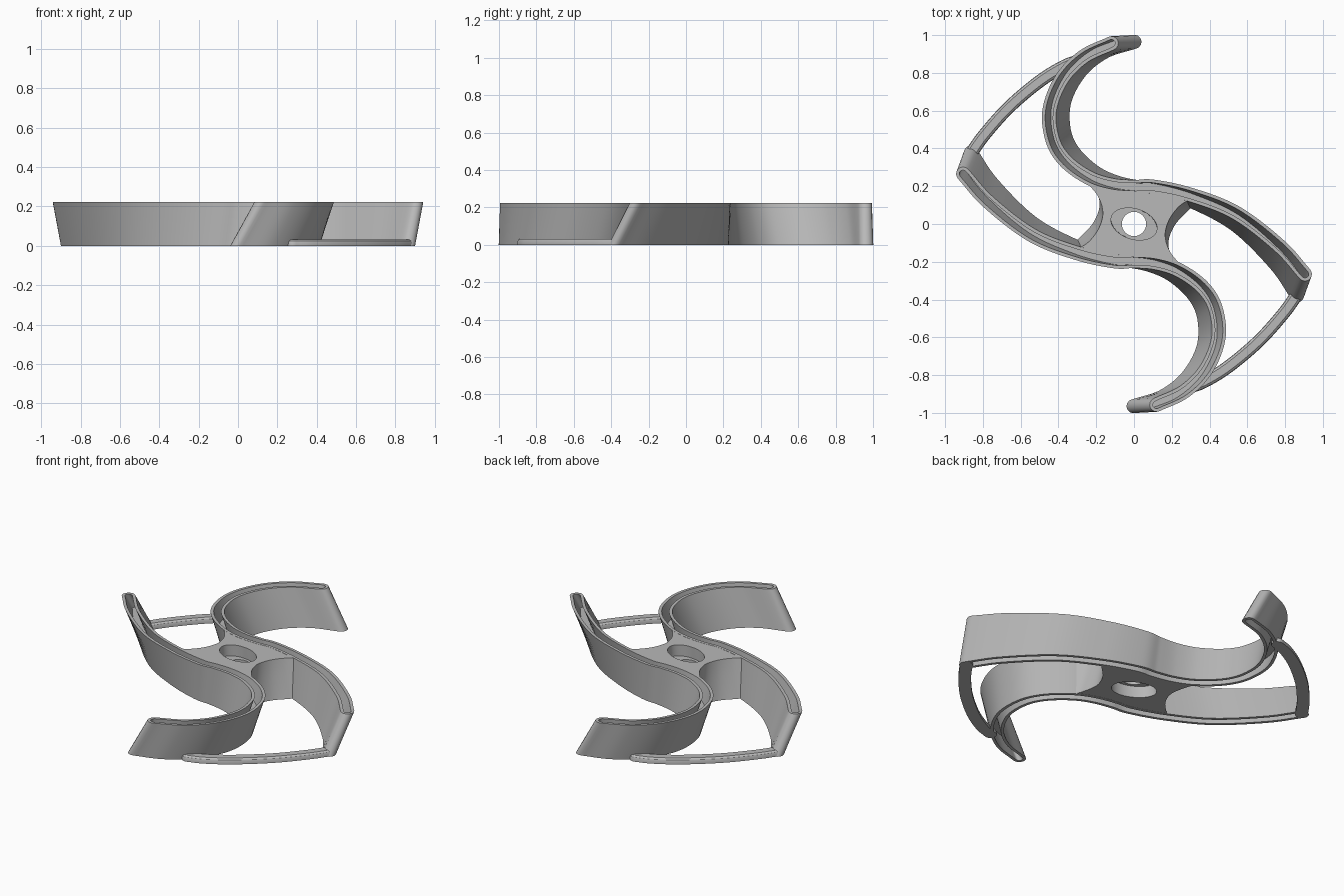
import bpy, bmesh, math
from mathutils import Vector, Matrix

if "Cube" in bpy.data.objects:
    bpy.data.objects.remove(bpy.data.objects["Cube"], do_unlink=True)

HEIGHT = 0.222
TWIST = math.radians(7.3)

grey = bpy.data.materials.new("plain grey")
grey.use_nodes = True
grey.diffuse_color = (0.48, 0.48, 0.48, 1)
grey.node_tree.nodes["Principled BSDF"].inputs["Base Color"].default_value = (0.48, 0.48, 0.48, 1)


def smooth_path(points, steps=10):
    """Catmull-Rom curve through the points."""
    p = [Vector(q) for q in points]
    p = [2 * p[0] - p[1]] + p + [2 * p[-1] - p[-2]]
    out = []
    for a, b, c, d in zip(p, p[1:], p[2:], p[3:]):
        for i in range(steps):
            t = i / steps
            out.append(0.5 * (2 * b + (c - a) * t + (2 * a - 5 * b + 4 * c - d) * t * t
                              + (3 * b - a - 3 * c + d) * t ** 3))
    return out + [p[-2]]


def side_normals(path):
    """Left-hand unit normals along an open path."""
    last = len(path) - 1
    result = []
    for i in range(len(path)):
        d = (path[min(i + 1, last)] - path[max(i - 1, 0)]).normalized()
        result.append(Vector((-d.y, d.x)))
    return result


def capsule(path, width, caps=8):
    """Outline of a ribbon with round ends; width is half the thickness."""
    nor = side_normals(path)
    loop = [p + n * width for p, n in zip(path, nor)]
    for k in range(1, caps):
        loop.append(path[-1] + Matrix.Rotation(-math.pi * k / caps, 2) @ nor[-1] * width)
    loop += [p - n * width for p, n in zip(reversed(path), reversed(nor))]
    for k in range(1, caps):
        loop.append(path[0] - Matrix.Rotation(-math.pi * k / caps, 2) @ nor[0] * width)
    return loop


def twisted(loop, z):
    """Place a top-level outline at height z, turned by the blade twist."""
    turn = Matrix.Rotation(TWIST * (z / HEIGHT - 1), 2)
    return [(turn @ p).to_3d() + Vector((0, 0, z)) for p in loop]


def loft(name, rings, closed=False, turn=0.0):
    bm = bmesh.new()
    rows = [[bm.verts.new(v) for v in ring] for ring in rings]
    pairs = list(zip(rows, rows[1:]))
    if closed:
        pairs.append((rows[-1], rows[0]))
    else:
        bm.faces.new(rows[0])
        bm.faces.new(rows[-1])
    for a, b in pairs:
        for i in range(len(a)):
            bm.faces.new((a[i - 1], a[i], b[i], b[i - 1]))
    bmesh.ops.recalc_face_normals(bm, faces=bm.faces)
    bmesh.ops.rotate(bm, verts=bm.verts, matrix=Matrix.Rotation(turn, 3, 'Z'))
    mesh = bpy.data.meshes.new(name)
    bm.to_mesh(mesh)
    bm.free()
    mesh.materials.append(grey)
    obj = bpy.data.objects.new(name, mesh)
    bpy.context.collection.objects.link(obj)
    bpy.ops.object.select_all(action='DESELECT')
    obj.select_set(True)
    bpy.context.view_layer.objects.active = obj
    bpy.ops.object.shade_smooth_by_angle(angle=math.radians(30))


# S-shaped double blade: centre line at the top edge, grooved above and below
blade = smooth_path([(-0.12, 0.957), (-0.27, 0.885), (-0.385, 0.765), (-0.448, 0.60),
                     (-0.43, 0.44), (-0.36, 0.33), (-0.24, 0.245), (-0.12, 0.206),
                     (0, 0.196), (0.1, 0.198), (0.3, 0.155), (0.54, 0.06),
                     (0.77, -0.115), (0.905, -0.265)])
WALL, GROOVE = 0.037, 0.02
WEB_LOW, WEB_HIGH = 0.09, 0.13
blade_profile = [(GROOVE, WEB_HIGH), (GROOVE, HEIGHT), (WALL, HEIGHT),
                 (WALL, 0), (GROOVE, 0), (GROOVE, WEB_LOW)]

# Low tie strip joining neighbouring blade tips
tie = smooth_path([(0.862, -0.375), (0.79, -0.475), (0.66, -0.62),
                   (0.50, -0.755), (0.37, -0.835), (0.28, -0.868)])
tie_profile = [(0.034, 0), (0.034, 0.015), (0.03, 0.025), (0.02, 0.032)]

for side, turn in (("right", 0), ("left", math.pi)):
    loft("blade_" + side, [twisted(capsule(blade, w), z) for w, z in blade_profile], turn=turn)
    loft("tie_strip_" + side,
         [[p.to_3d() + Vector((0, 0, z)) for p in capsule(tie, w)] for w, z in tie_profile],
         turn=turn)


# Hub between the blades, with hollow flanks that flare towards the bottom
def hub_outline(flare):
    first, last = 6 * 10, 10 * 10
    normals = side_normals(blade)
    edge = [blade[i] - normals[i] * 0.026 for i in range(first, last + 1)]
    flank = [Vector(p) * flare for p in
             [(0.235, 0.09), (0.185, 0.02), (0.165, -0.06), (0.19, -0.145)]]
    half = edge + smooth_path([edge[-1]] + flank + [-edge[0]])[1:-1]
    return half + [-p for p in half]


def oval(outline, a, b, tilt):
    """Ellipse points lying in the directions of the outline points."""
    result = []
    for p in outline:
        t = math.atan2(p.y, p.x) - tilt
        r = a * b / math.hypot(b * math.cos(t), a * math.sin(t))
        result.append(p.normalized() * r)
    return result


top = hub_outline(1.0)
middle = hub_outline(1.04)
bottom = hub_outline(1.17)
recess = oval(top, 0.125, 0.08, math.radians(-17))
bore = oval(top, 0.064, 0.064, 0)
TOP, BOTTOM, STEP_HIGH, STEP_LOW = HEIGHT - 0.001, 0.001, 0.155, 0.07
loft("hub", [twisted(*ring) for ring in (
    (bore, STEP_HIGH), (recess, STEP_HIGH), (recess, TOP), (top, TOP), (middle, 0.13),
    (bottom, BOTTOM), (recess, BOTTOM), (recess, STEP_LOW), (bore, STEP_LOW))], closed=True)
